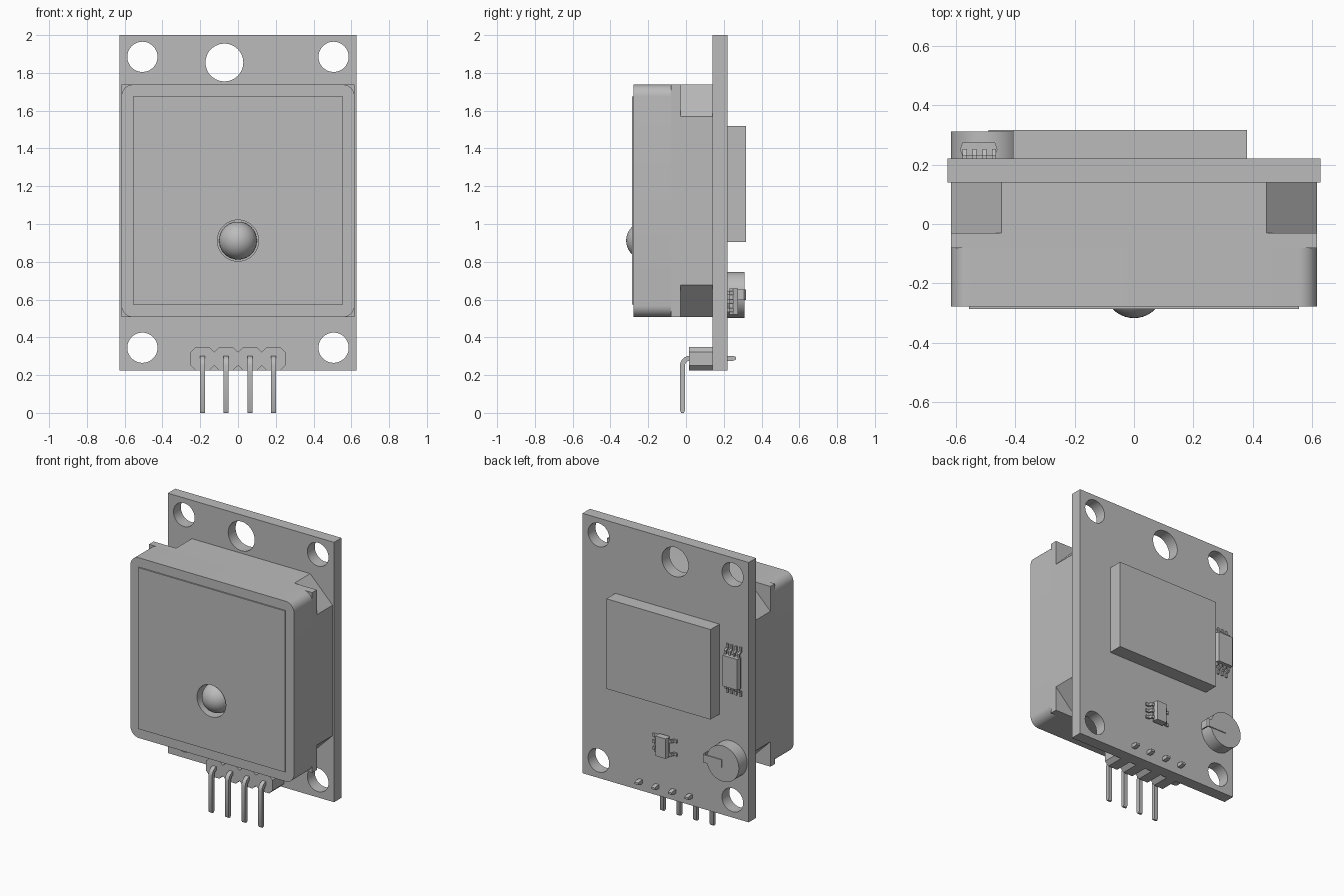
import bpy, bmesh, math
from mathutils import Vector

cube = bpy.data.objects.get("Cube")
if cube:
    bpy.data.objects.remove(cube, do_unlink=True)

# One flat grey for every part
grey = bpy.data.materials.new("plain grey")
grey.use_nodes = True
COL = (0.5, 0.5, 0.5, 1)
grey.diffuse_color = COL
for n in grey.node_tree.nodes:
    if n.type == 'BSDF_PRINCIPLED':
        n.inputs["Base Color"].default_value = COL


def finish(bm, name, smooth=False):
    bmesh.ops.recalc_face_normals(bm, faces=bm.faces)
    me = bpy.data.meshes.new(name)
    bm.to_mesh(me)
    bm.free()
    me.materials.append(grey)
    ob = bpy.data.objects.new(name, me)
    bpy.context.collection.objects.link(ob)
    if smooth:
        shade(ob)
    return ob


def activate(ob):
    bpy.ops.object.select_all(action='DESELECT')
    ob.select_set(True)
    bpy.context.view_layer.objects.active = ob


def shade(ob):
    activate(ob)
    bpy.ops.object.shade_smooth_by_angle(angle=math.radians(30))


def prism(name, pts, axis, lo, hi, smooth=False):
    """Extrude a 2D outline along an axis; pts are the two other coordinates in order."""
    def place(p):
        c = list(p)
        c.insert("XYZ".index(axis), lo)
        return c
    bm = bmesh.new()
    face = bm.faces.new([bm.verts.new(place(p)) for p in pts])
    ext = bmesh.ops.extrude_face_region(bm, geom=[face])
    move = Vector([hi - lo if a == axis else 0 for a in "XYZ"])
    bmesh.ops.translate(bm, vec=move, verts=[v for v in ext["geom"] if isinstance(v, bmesh.types.BMVert)])
    return finish(bm, name, smooth)


def rect(x0, x1, z0, z1):
    return [(x0, z0), (x1, z0), (x1, z1), (x0, z1)]


def circle(cx, cz, r, n=48):
    return [(cx + r * math.cos(2 * math.pi * i / n), cz + r * math.sin(2 * math.pi * i / n)) for i in range(n)]


def cornered(x0, x1, z0, z1, r, steps):
    """Rectangle with rounded corners, or chamfered ones when steps is 1."""
    pts = []
    for k, (cx, cz) in enumerate([(x1 - r, z1 - r), (x0 + r, z1 - r), (x0 + r, z0 + r), (x1 - r, z0 + r)]):
        for i in range(steps + 1):
            a = math.pi / 2 * (k + i / steps)
            pts.append((cx + r * math.cos(a), cz + r * math.sin(a)))
    return pts


def drill(ob, holes, lo, hi):
    """Cut round holes running along y."""
    for x, z, r in holes:
        cutter = prism("cutter", circle(x, z, r), 'Y', lo, hi)
        cutter.hide_render = True
        mod = ob.modifiers.new("hole", 'BOOLEAN')
        mod.operation, mod.solver, mod.object = 'DIFFERENCE', 'EXACT', cutter
        activate(ob)
        bpy.ops.object.modifier_apply(modifier=mod.name)
        bpy.data.objects.remove(cutter, do_unlink=True)
    shade(ob)


# Circuit board with mounting holes
BACK = 0.22
board = prism("circuit_board", rect(-0.628, 0.628, 0.225, 2.0), 'Y', 0.14, BACK)
corners = [(sx * 0.506, z, 0.08) for sx in (-1, 1) for z in (0.345, 1.885)]
drill(board, corners + [(-0.072, 1.855, 0.1)], 0.0, 0.4)

# Antenna housing: rounded front, square middle, chamfered rear
Z0, Z1, W = 0.507, 1.738, 0.617
housing = prism("housing_front", cornered(-W, W, Z0, Z1, 0.062, 8), 'Y', -0.278, -0.08)
dome_hole = [(0, 0.912, 0.109)]
drill(housing, dome_hole, -0.4, -0.2)
prism("housing_middle", rect(-W, W, Z0, Z1), 'Y', -0.08, -0.03)
prism("housing_rear", cornered(-W, W, Z0, Z1, 0.17, 1), 'Y', -0.03, 0.14)

# Thin front plate and the domed feed point in its hole
plate = prism("front_plate", rect(-0.555, 0.555, 0.573, 1.675), 'Y', -0.287, -0.278)
drill(plate, dome_hole, -0.4, -0.2)
bm = bmesh.new()
bmesh.ops.create_uvsphere(bm, u_segments=40, v_segments=20, radius=0.1)
bmesh.ops.translate(bm, vec=(0, -0.217, 0.912), verts=bm.verts)
finish(bm, "feed_dome", True)

# Pin header: four octagonal cells side by side
PINS = [-0.188, -0.063, 0.063, 0.188]
top, bottom = [], []
for x in PINS:
    top += [(x - 0.0625, 0.322), (x - 0.036, 0.348), (x + 0.036, 0.348)]
    bottom += [(x - 0.0625, 0.251), (x - 0.036, 0.225), (x + 0.036, 0.225)]
top.append((0.2505, 0.322))
bottom.append((0.2505, 0.251))
prism("header_block", top + bottom[::-1], 'Y', 0.015, 0.14)

# Bent square pins with tapered tips
def bend(r):
    return [(0.02 - r * math.cos(a), 0.25 + r * math.sin(a))
            for a in [math.pi / 2 * i / 6 for i in range(7)]]

pin = ([(-0.026, 0.0), (-0.032, 0.012)] + bend(0.052) + [(0.25, 0.302), (0.265, 0.296), (0.265, 0.282), (0.25, 0.276)]
       + bend(0.026)[::-1] + [(-0.006, 0.012), (-0.012, 0.0)])
for i, x in enumerate(PINS):
    prism(f"pin_{i + 1}", pin, 'X', x - 0.014, x + 0.014, True)

# Receiver module on the back
prism("receiver_module", rect(-0.407, 0.38, 0.905, 1.52), 'Y', BACK, 0.317)

# Round backup cell with its contact tab
prism("backup_cell", circle(-0.495, 0.625, 0.122), 'Y', BACK, 0.311, True)
tab = [(-0.49, 0.308), (-0.49, 0.317), (-0.352, 0.317), (-0.343, 0.308), (-0.343, 0.255), (-0.352, 0.255), (-0.352, 0.308)]
prism("cell_tab", tab, 'Z', 0.598, 0.652)

# Chips: bodies with slanted sides and gull-wing legs
LEG = [(-0.01, 0.252), (0.025, 0.252), (0.036, 0.231), (0.062, 0.231),
       (0.062, 0.22), (0.028, 0.22), (0.018, 0.242), (-0.01, 0.242)]


def chip_section(c, h):
    return [(c - h + 0.008, 0.23), (c - h, 0.25), (c - h + 0.008, 0.275),
            (c + h - 0.008, 0.275), (c + h, 0.25), (c + h - 0.008, 0.23)]


prism("memory_chip", chip_section(-0.523, 0.063), 'Z', 1.135, 1.345)
for i in range(4):
    x = -0.57 + i * 0.033
    for side, z in ((1, 1.345), (-1, 1.135)):
        prism("memory_chip_leg", [(y, z + side * u) for u, y in LEG], 'X', x - 0.007, x + 0.007)

prism("regulator_chip", chip_section(0.0, 0.045), 'Z', 0.522, 0.658)
for side, zs in ((1, (0.545, 0.59, 0.635)), (-1, (0.545, 0.635))):
    for z in zs:
        prism("regulator_leg", [(side * (0.042 + u * 0.8), y) for u, y in LEG], 'Z', z - 0.01, z + 0.01)
